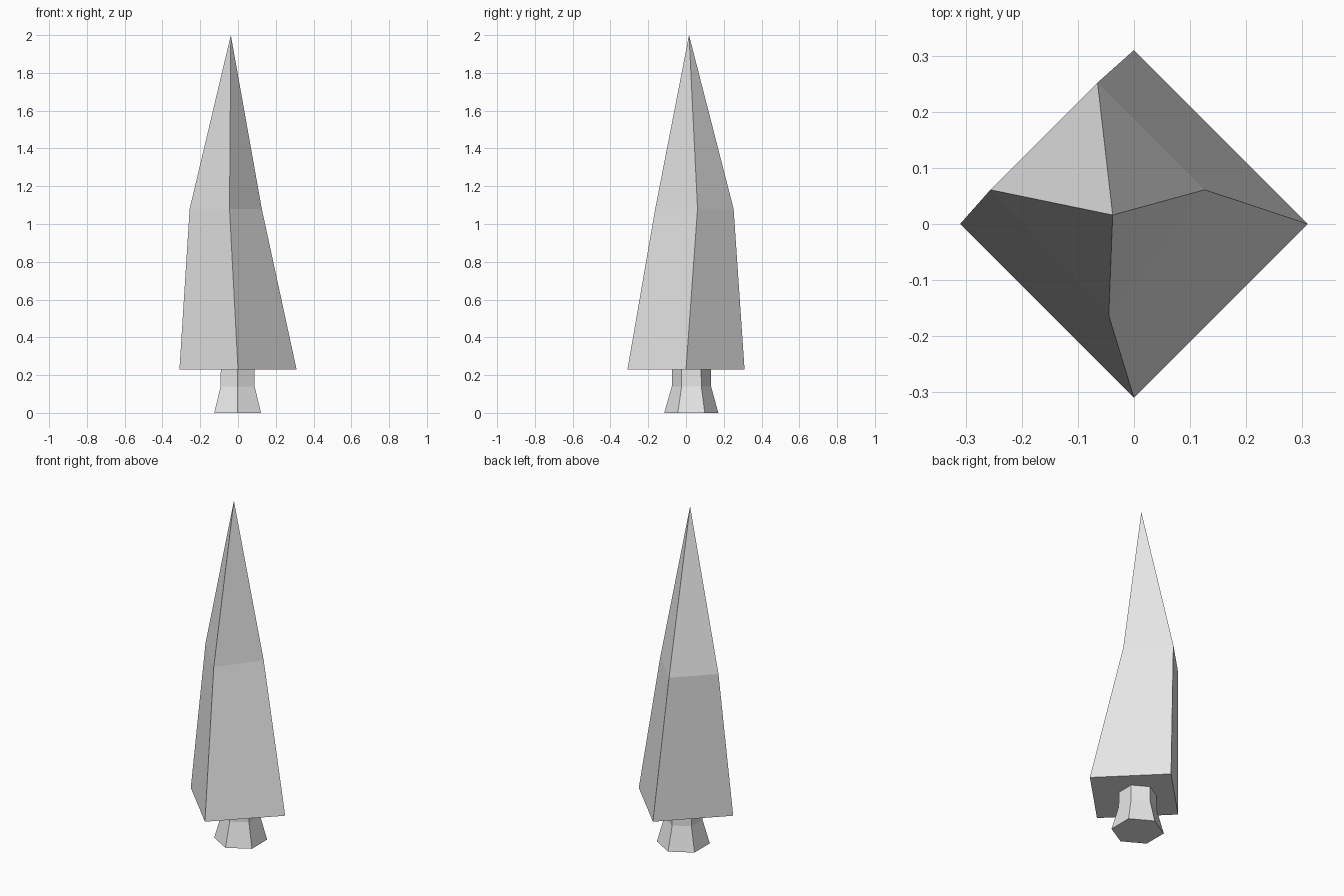
import bpy
from math import sin, cos, pi

cube = bpy.data.objects.get("Cube")
if cube:
    bpy.data.objects.remove(cube, do_unlink=True)

grey = bpy.data.materials.new("pale_grey")
grey.use_nodes = True
grey.diffuse_color = (0.8, 0.8, 0.8, 1)
grey.node_tree.nodes["Principled BSDF"].inputs["Base Color"].default_value = (0.8, 0.8, 0.8, 1)


def ring(sides, radius, x, y, z):
    """Corners of a regular polygon, the first one at the front."""
    angles = [2 * pi * i / sides - pi / 2 for i in range(sides)]
    return [(x + radius * cos(a), y + radius * sin(a), z) for a in angles]


def loft(name, rings, tip=None):
    """Skin a stack of rings, closed at the base and by a cap or a tip."""
    n = len(rings[0])
    verts = [v for r in rings for v in r]
    faces = [tuple(reversed(range(n)))]
    for k in range(len(rings) - 1):
        for i in range(n):
            j = (i + 1) % n
            faces.append((k * n + i, k * n + j, k * n + n + j, k * n + n + i))
    top = (len(rings) - 1) * n
    if tip:
        verts.append(tip)
        faces += [(top + i, top + (i + 1) % n, len(verts) - 1) for i in range(n)]
    else:
        faces.append(tuple(range(top, top + n)))
    mesh = bpy.data.meshes.new(name)
    mesh.from_pydata(verts, [], faces)
    mesh.materials.append(grey)
    obj = bpy.data.objects.new(name, mesh)
    bpy.context.collection.objects.link(obj)
    return obj


# Foliage: a crooked four-sided spire with its middle pushed back and aside
middle = ring(4, 0.191, -0.065, 0.061, 1.08)
middle[0] = (-0.045, -0.163, 1.08)
loft("foliage", [ring(4, 0.31, 0, 0, 0.23), middle], tip=(-0.038, 0.016, 2))

# Trunk: a six-sided post with a flared foot
loft("trunk", [ring(6, 0.143, -0.002, 0.028, 0),
               ring(6, 0.104, -0.002, 0.029, 0.14),
               ring(6, 0.103, -0.002, 0.029, 0.23)])
